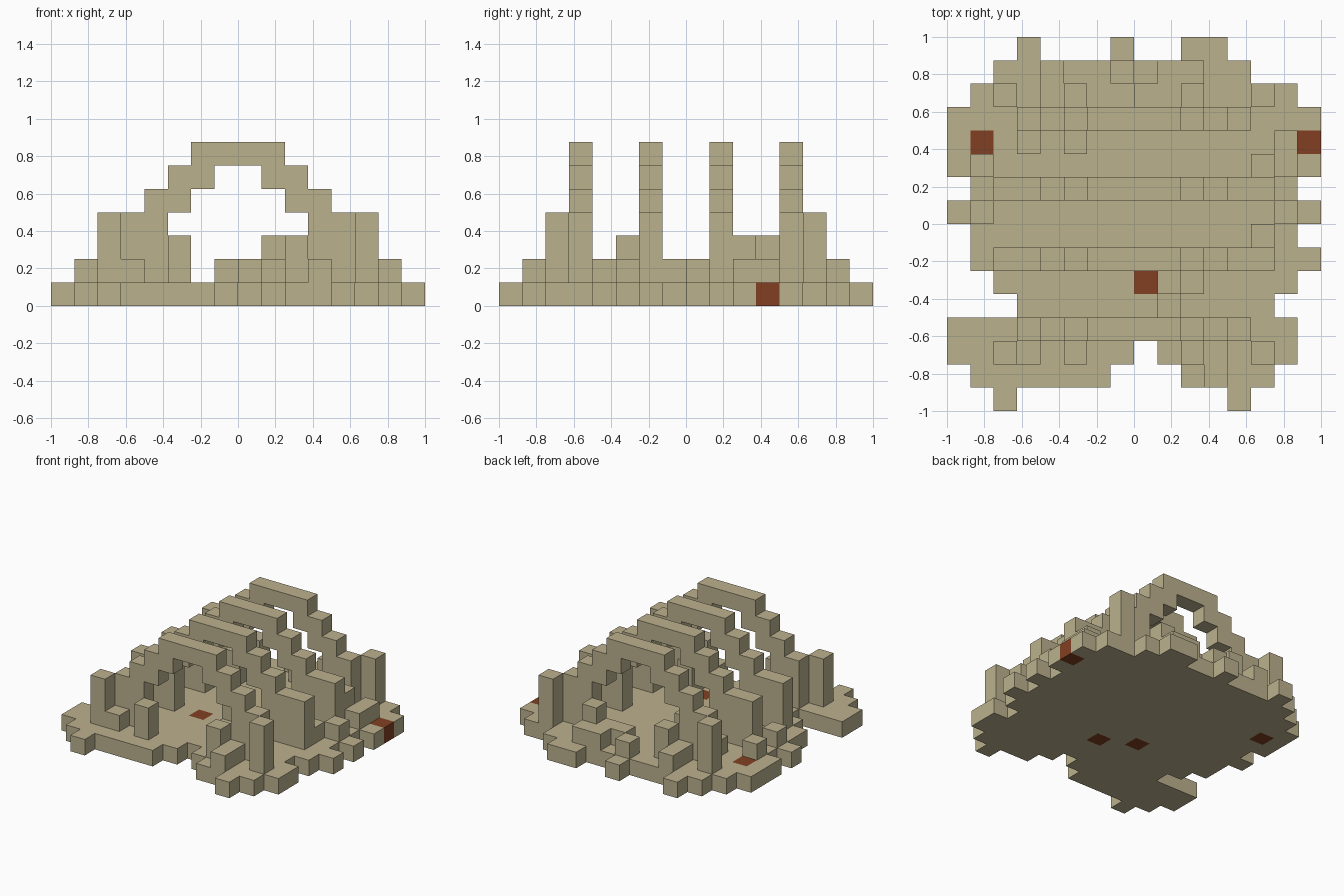
import bpy
import bmesh
from mathutils import Vector

CELL = 0.125
HALF_GRID = 8

default_cube = bpy.data.objects.get("Cube")
if default_cube:
    bpy.data.objects.remove(default_cube, do_unlink=True)


def make_material(name, colour):
    material = bpy.data.materials.new(name)
    material.use_nodes = True
    material.diffuse_color = colour
    material.node_tree.nodes["Principled BSDF"].inputs["Base Color"].default_value = colour
    return material


bone = make_material("pale sandstone", (0.50, 0.44, 0.27, 1))
rust = make_material("rust red", (0.223, 0.051, 0.016, 1))


def block(columns, rows, layers):
    """Set of grid cells in inclusive ranges of column, row and layer."""
    spans = [range(low, high + 1) for low, high in (columns, rows, layers)]
    return {(x, y, z) for x in spans[0] for y in spans[1] for z in spans[2]}


def pillar(column, row, top=1):
    """Stack of cells standing on the ground slab."""
    return block((column, column), (row, row), (1, top))


def mirrored(cells):
    """Add the left-right mirror image of the cells."""
    return cells | {(2 * HALF_GRID - 1 - x, y, z) for x, y, z in cells}


# Ground slab: spans of filled columns for each row, front to back
ground_rows = [
    [(2, 2), (12, 12)],
    [(1, 6), (10, 13)],
    [(0, 7), (9, 14)],
    [(0, 14)],
    [(3, 13)],
    [(2, 14)],
    [(1, 15)],
    [(1, 14)],
    [(0, 15)],
    [(1, 14)],
    [(0, 15)],
    [(0, 15)],
    [(0, 15)],
    [(1, 14)],
    [(2, 12)],
    [(3, 3), (7, 7), (10, 11)],
]
ground = set()
for row, spans in enumerate(ground_rows):
    for span in spans:
        ground |= block(span, (row, row), (0, 0))
rust_cells = {(8, 5, 0), (6, 6, 0), (1, 11, 0), (15, 11, 0)}


# Arched rib: stepped half, mirrored
def rib(row, foot):
    rows = (row, row)
    half = block((foot, 4), rows, (1, 3))
    half |= block((4, 5), rows, (4, 4))
    half |= block((5, 6), rows, (5, 5))
    half |= block((6, 7), rows, (6, 6))
    return mirrored(half)


parts = {
    "ground_slab": ground,
    "front_rib": rib(3, 3),
    "front_middle_rib": rib(6, 2),
    "back_middle_rib": rib(9, 2),
    "back_rib": rib(12, 3),
}

# Corner posts and the shorter stubs between them
for name, row in (("front", 2), ("back", 13)):
    parts[name + "_corner_posts"] = mirrored(pillar(2, row, top=3))
    parts[name + "_stubs"] = mirrored(pillar(5, row, top=2))

# Loose rubble around the ribs
parts["front_rubble"] = pillar(3, 2) | pillar(11, 1) | pillar(11, 2)
parts["back_rubble"] = (
    pillar(4, 14) | pillar(4, 13) | pillar(7, 14) | pillar(8, 13)
    | block((9, 10), (14, 14), (1, 1)) | pillar(9, 13)
)
parts["inner_rubble"] = (
    pillar(9, 4) | pillar(9, 5, top=2) | pillar(10, 5)
    | pillar(3, 11) | pillar(5, 11, top=2)
)
parts["side_rubble"] = (
    mirrored(pillar(1, 8)) | mirrored(pillar(1, 10)) | pillar(14, 11)
    | pillar(13, 7) | pillar(13, 10, top=2)
)

all_cells = set().union(*parts.values())


def build(name, cells):
    """Mesh only the outer faces of a group of cells."""
    bm = bmesh.new()
    for cell in sorted(cells):
        centre = Vector(cell) + Vector((0.5, 0.5, 0.5))
        for axis in range(3):
            for sign in (-1, 1):
                normal = Vector((0, 0, 0))
                normal[axis] = sign
                neighbour = tuple(int(v) for v in Vector(cell) + normal)
                if neighbour in all_cells:
                    continue
                u, v = Vector((0, 0, 0)), Vector((0, 0, 0))
                u[(axis + 1) % 3] = 0.5
                v[(axis + 2) % 3] = 0.5 * sign
                corners = (-u - v, u - v, u + v, v - u)
                shift = centre + normal * 0.5 - Vector((HALF_GRID, HALF_GRID, 0))
                verts = [bm.verts.new((shift + c) * CELL) for c in corners]
                face = bm.faces.new(verts)
                face.material_index = int(cell in rust_cells)
    bmesh.ops.remove_doubles(bm, verts=bm.verts, dist=CELL / 100)
    mesh = bpy.data.meshes.new(name)
    bm.to_mesh(mesh)
    bm.free()
    mesh.materials.append(bone)
    mesh.materials.append(rust)
    bpy.context.collection.objects.link(bpy.data.objects.new(name, mesh))


for part_name, part_cells in parts.items():
    build(part_name, part_cells)
